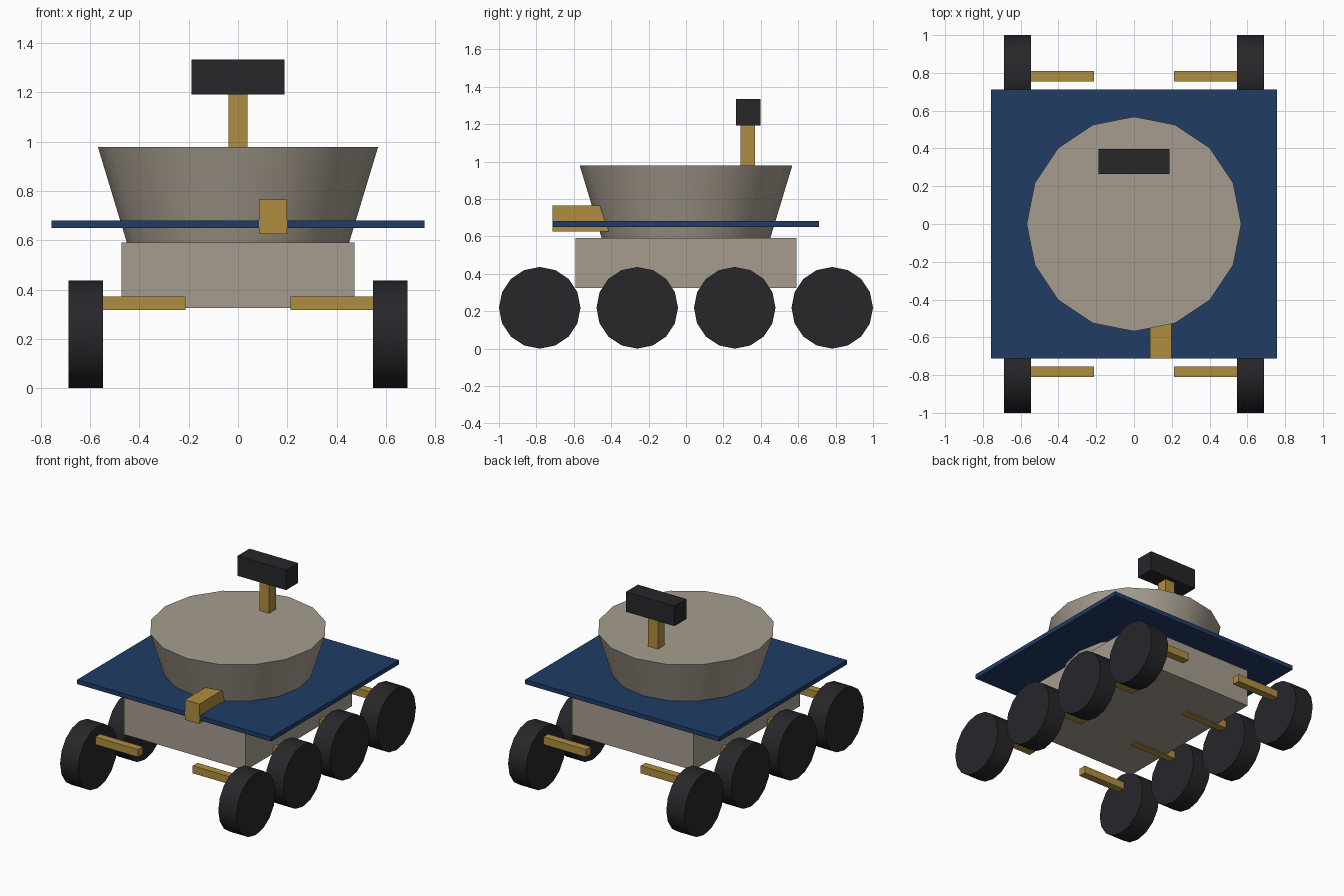
import bpy
import math

if "Cube" in bpy.data.objects:
    bpy.data.objects.remove(bpy.data.objects["Cube"])


def material(name, rgb):
    m = bpy.data.materials.new(name)
    m.diffuse_color = (*rgb, 1)
    m.use_nodes = True
    m.node_tree.nodes["Principled BSDF"].inputs["Base Color"].default_value = m.diffuse_color
    return m


TAN = material("tan_paint", (0.38, 0.335, 0.275))
GOLD = material("gold_metal", (0.43, 0.27, 0.05))
DARK = material("dark_rubber", (0.02, 0.02, 0.024))
BLUE = material("blue_panel", (0.014, 0.045, 0.13))


def box(name, x, y, z, mat):
    """Box from (min, max) ranges."""
    bpy.ops.mesh.primitive_cube_add(size=1)
    o = bpy.context.object
    o.name = name
    o.location = [(a + b) / 2 for a, b in (x, y, z)]
    o.scale = [b - a for a, b in (x, y, z)]
    bpy.ops.object.transform_apply(location=False, rotation=False, scale=True)
    o.data.materials.append(mat)
    return o


# Chassis and flat solar panel
box("chassis", (-0.473, 0.473), (-0.592, 0.592), (0.325, 0.59), TAN)
box("solar_panel", (-0.757, 0.757), (-0.711, 0.711), (0.65, 0.681), BLUE)

# Flared upper hull
bpy.ops.mesh.primitive_cone_add(vertices=16, radius1=0.45, radius2=0.568,
                                depth=0.39, location=(0, 0, 0.783))
hull = bpy.context.object
hull.name = "upper_hull"
hull.data.materials.append(TAN)
bpy.ops.object.shade_smooth_by_angle(angle=math.radians(40))

# Front instrument, mast and camera head
box("front_instrument", (0.085, 0.198), (-0.713, -0.41), (0.625, 0.765), GOLD)
box("mast", (-0.038, 0.038), (0.292, 0.368), (0.97, 1.2), GOLD)
box("camera_head", (-0.189, 0.189), (0.266, 0.398), (1.192, 1.333), DARK)

# Four wheels with axle arms on each side
for side, s in (("left", -1), ("right", 1)):
    for i in range(4):
        y = -0.782 + i * 0.5213
        bpy.ops.mesh.primitive_cylinder_add(
            vertices=16, radius=0.218, depth=0.141,
            location=(s * 0.617, y, 0.218), rotation=(0, math.pi / 2, 0))
        wheel = bpy.context.object
        wheel.name = f"{side}_wheel_{i + 1}"
        wheel.data.materials.append(DARK)
        bpy.ops.object.shade_smooth_by_angle(angle=math.radians(40))
        box(f"{side}_axle_arm_{i + 1}", sorted((s * 0.213, s * 0.6)),
            (y - 0.027, y + 0.027), (0.318, 0.371), GOLD)
